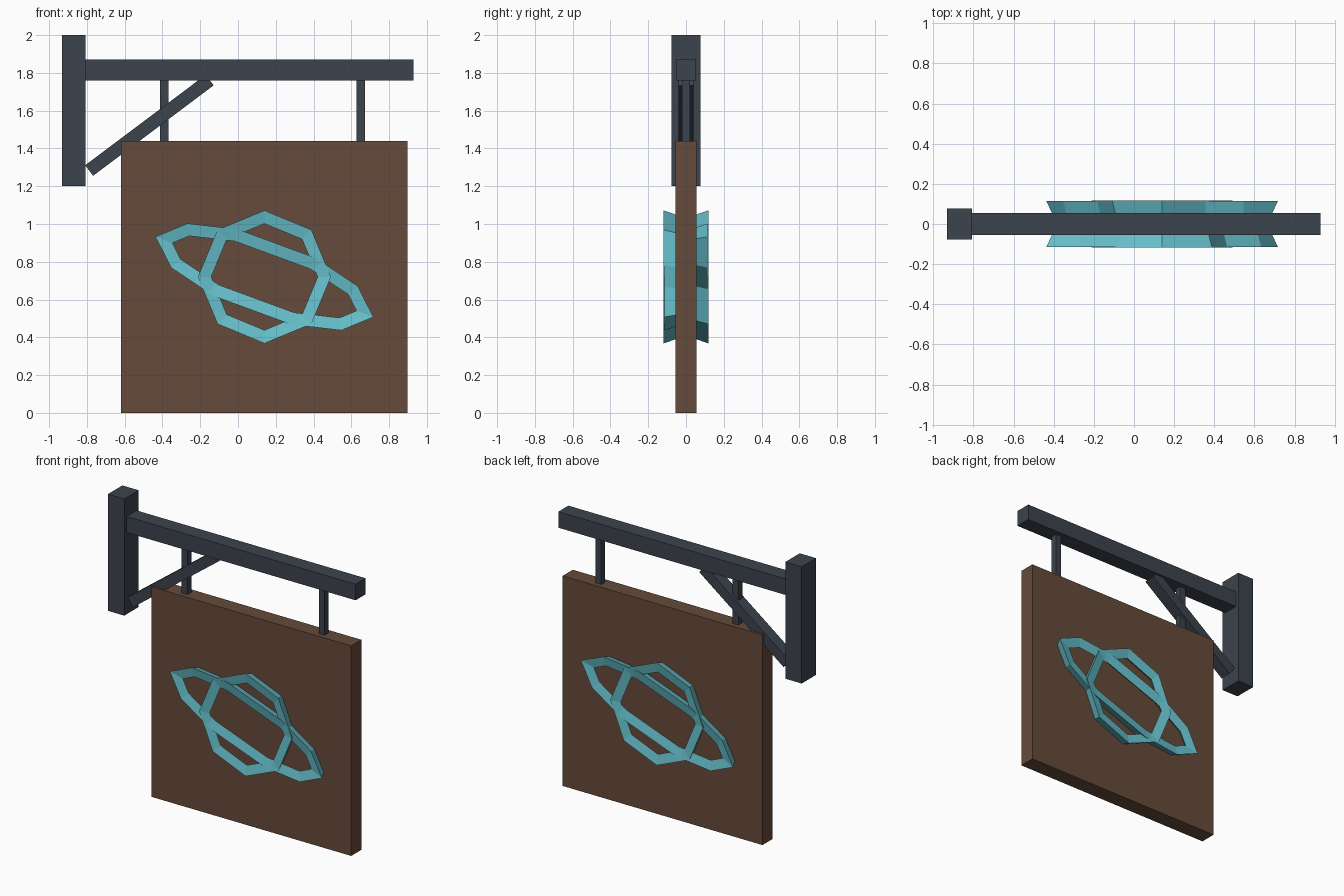
import bpy, bmesh, math
from mathutils import Vector

cube = bpy.data.objects.get("Cube")
if cube:
    bpy.data.objects.remove(cube, do_unlink=True)


def material(name, rgb):
    mat = bpy.data.materials.new(name)
    mat.use_nodes = True
    mat.diffuse_color = (*rgb, 1)
    mat.node_tree.nodes["Principled BSDF"].inputs["Base Color"].default_value = (*rgb, 1)
    return mat


iron = material("dark iron", (0.046, 0.057, 0.075))
wood = material("brown wood", (0.133, 0.069, 0.044))
teal = material("teal", (0.135, 0.53, 0.61))


def finish(name, bm, mat):
    bmesh.ops.recalc_face_normals(bm, faces=bm.faces[:])
    mesh = bpy.data.meshes.new(name)
    bm.to_mesh(mesh)
    bm.free()
    mesh.materials.append(mat)
    obj = bpy.data.objects.new(name, mesh)
    bpy.context.collection.objects.link(obj)
    return obj


def box(name, centre, size, mat, tilt=0):
    bm = bmesh.new()
    bmesh.ops.create_cube(bm, size=1)
    bmesh.ops.scale(bm, vec=size, verts=bm.verts[:])
    obj = finish(name, bm, mat)
    obj.location = centre
    obj.rotation_euler.y = -tilt
    return obj


def inset(points, distance):
    """Move each corner of an anticlockwise outline inward, with mitred corners."""
    result = []
    for i, p in enumerate(points):
        before = (p - points[i - 1]).normalized()
        after = (points[(i + 1) % len(points)] - p).normalized()
        n1, n2 = Vector((-before.y, before.x)), Vector((-after.y, after.x))
        result.append(p + (n1 + n2) * distance / (1 + n1.dot(n2)))
    return result


def band(name, points, front, turn):
    """Closed frame with a triangular section: outer lip, foot on the board, inner lip."""
    bm = bmesh.new()
    loops = []
    for distance, y in ((0, -front), (0.021, -0.053), (0.065, 0.014 - front)):
        loops.append([bm.verts.new((p.x, y, p.y)) for p in inset(points, distance)])
    count = len(points)
    for k in range(3):
        a, b = loops[k], loops[(k + 1) % 3]
        for i in range(count):
            j = (i + 1) % count
            bm.faces.new((a[i], a[j], b[j], b[i]))
    obj = finish(name, bm, teal)
    obj.location = (0.14, 0, 0.72)
    obj.rotation_euler.z = turn
    return obj


# Bracket
box("wall_post", (-0.87, 0, 1.6), (0.124, 0.156, 0.8), iron)
box("top_beam", (0.06, 0, 1.816), (1.74, 0.108, 0.11), iron)
brace_low, brace_high = Vector((-0.788, 0, 1.283)), Vector((-0.15, 0, 1.762))
span = brace_high - brace_low
box("diagonal_brace", (brace_low + brace_high) / 2, (span.length, 0.08, 0.07), iron,
    math.atan2(span.z, span.x))

# Hanging board
box("sign_board", (0.139, 0, 0.72), (1.516, 0.11, 1.44), wood)
for side, x in (("right", -0.39), ("left", 0.65)):
    box(side + "_hanger", (x, 0, 1.6), (0.044, 0.044, 0.34), iron)

# Ringed planet emblem on both faces
planet = [Vector((math.cos(i * math.tau / 8), math.sin(i * math.tau / 8))) * 0.352
          for i in range(8)]
quarter = [(0.48, 0.125), (0.22, 0.188)]
upper = quarter + [(-x, y) for x, y in reversed(quarter)]
outline = [(0.615, 0)] + upper + [(-0.615, 0)] + [(-x, -y) for x, y in upper]
lean = math.radians(-20.2)
along, across = Vector((math.cos(lean), math.sin(lean))), Vector((-math.sin(lean), math.cos(lean)))
ring = [along * x + across * y for x, y in outline]
for face, turn in (("front", 0), ("back", math.pi)):
    band(face + "_planet", planet, 0.118, turn)
    band(face + "_planet_ring", ring, 0.115, turn)
